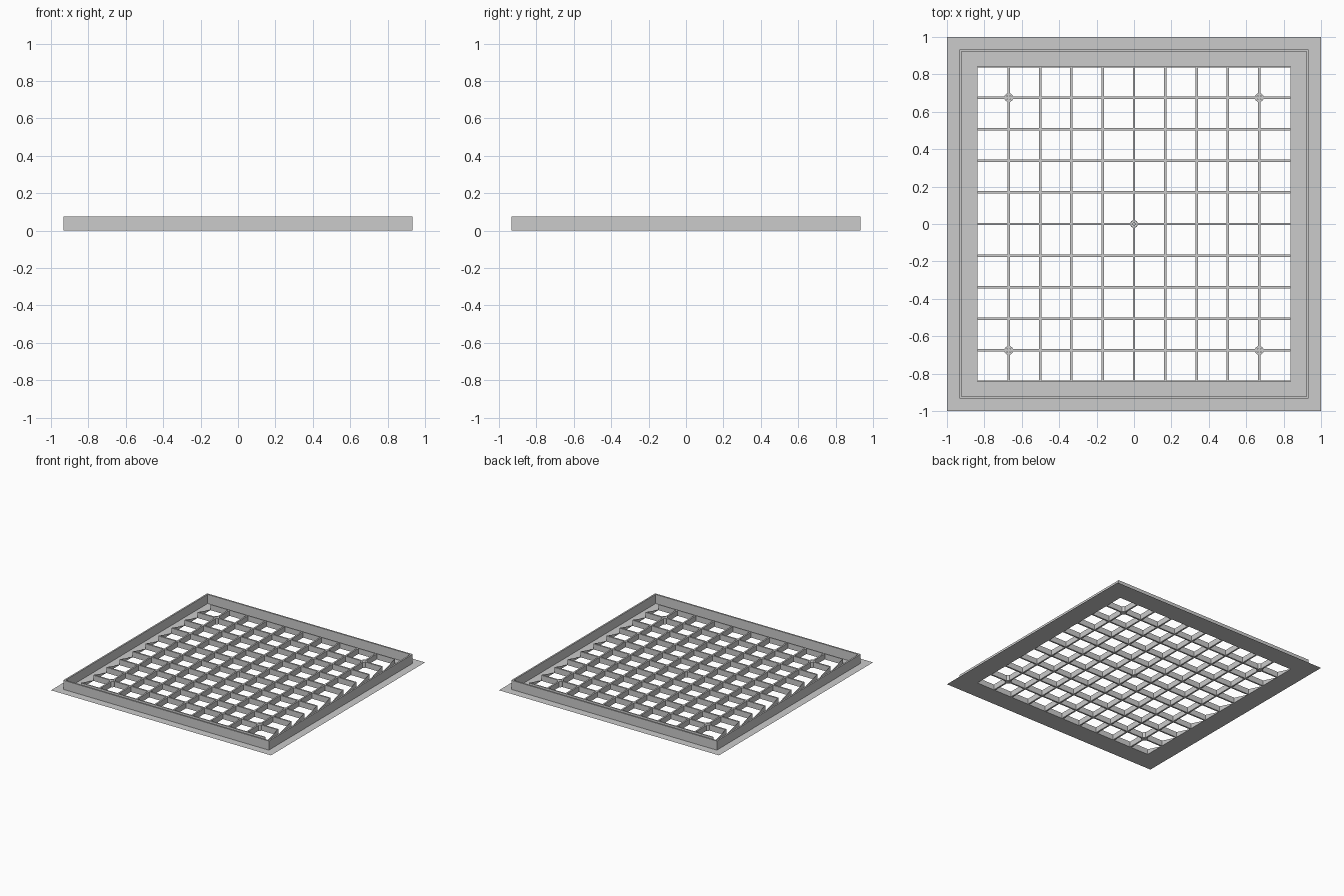
import bpy
import bmesh
from math import cos, sin, tau

if "Cube" in bpy.data.objects:
    bpy.data.objects.remove(bpy.data.objects["Cube"])

# Single painted-metal colour
grey = bpy.data.materials.new("light grey metal")
grey.use_nodes = True
colour = (0.6, 0.6, 0.6, 1)
grey.diffuse_color = colour
grey.node_tree.nodes["Principled BSDF"].inputs["Base Color"].default_value = colour

GRID_X, GRID_Y = 0.837, 0.845   # half size of the opening
GRID_H = 0.046
CELLS = 10
STEP_X, STEP_Y = GRID_X * 2 / CELLS, GRID_Y * 2 / CELLS


def finish(name, bm):
    mesh = bpy.data.meshes.new(name)
    bm.to_mesh(mesh)
    bm.free()
    mesh.materials.append(grey)
    obj = bpy.data.objects.new(name, mesh)
    bpy.context.collection.objects.link(obj)
    return obj


def rectangle(hx, hy):
    return [(-hx, -hy), (hx, -hy), (hx, hy), (-hx, hy)]


def circle(x, y, r, n=16):
    return [(x + r * cos(tau * i / n), y + r * sin(tau * i / n)) for i in range(n)]


def ring(name, outer, inner, height=0):
    """Band between two outlines, flat or extruded into a tube."""
    bm = bmesh.new()
    a, b = ([bm.verts.new((x, y, 0)) for x, y in line] for line in (outer, inner))
    n = len(a)
    faces = [bm.faces.new((a[i], a[(i + 1) % n], b[(i + 1) % n], b[i])) for i in range(n)]
    if height:
        top = bmesh.ops.extrude_face_region(bm, geom=faces, use_keep_orig=True)["geom"]
        for v in top:
            if isinstance(v, bmesh.types.BMVert):
                v.co.z = height
        bmesh.ops.recalc_face_normals(bm, faces=bm.faces)
    return finish(name, bm)


def box(name, centre, size):
    bm = bmesh.new()
    bmesh.ops.create_cube(bm, size=1)
    for v in bm.verts:
        v.co = [c + p * s for c, p, s in zip(centre, v.co, size)]
    return finish(name, bm)


# Sheet flange and upright collar
ring("flange", rectangle(1, 1), rectangle(GRID_X, GRID_Y))
ring("collar", rectangle(0.934, 0.934), rectangle(0.921, 0.921), 0.075)

# Crossed slats; the cross slats run over the long ones and close both ends
for i in range(1, CELLS):
    box(f"long_slat_{i}", (i * STEP_X - GRID_X, 0, GRID_H / 2),
        (0.013, GRID_Y * 2, GRID_H - 0.001))
for i in range(CELLS + 1):
    end = 0.004 * ((i == 0) - (i == CELLS))
    box(f"cross_slat_{i}", (0, i * STEP_Y - GRID_Y + end, GRID_H / 2),
        (GRID_X * 2, 0.008 if end else 0.013, GRID_H))

# Toothed side edges of the grid
for name, side in (("left_edge", 1), ("right_edge", -1)):
    bm = bmesh.new()
    for i in range(CELLS):
        y = i * STEP_Y - GRID_Y
        tooth = [(y, 0), (y + STEP_Y, 0), (y + STEP_Y, GRID_H)]
        bm.faces.new([bm.verts.new((side * GRID_X, side * t, z)) for t, z in tooth])
    finish(name, bm)

# Tubular bosses at the centre and near the corners
spots = [(0, 0)] + [(sx * STEP_X * 4, sy * STEP_Y * 4) for sx in (-1, 1) for sy in (-1, 1)]
for i, (x, y) in enumerate(spots):
    r = 0.024 if i else 0.021
    boss = ring(f"boss_{i}", circle(x, y, r), circle(x, y, 0.013), GRID_H + 0.001)
